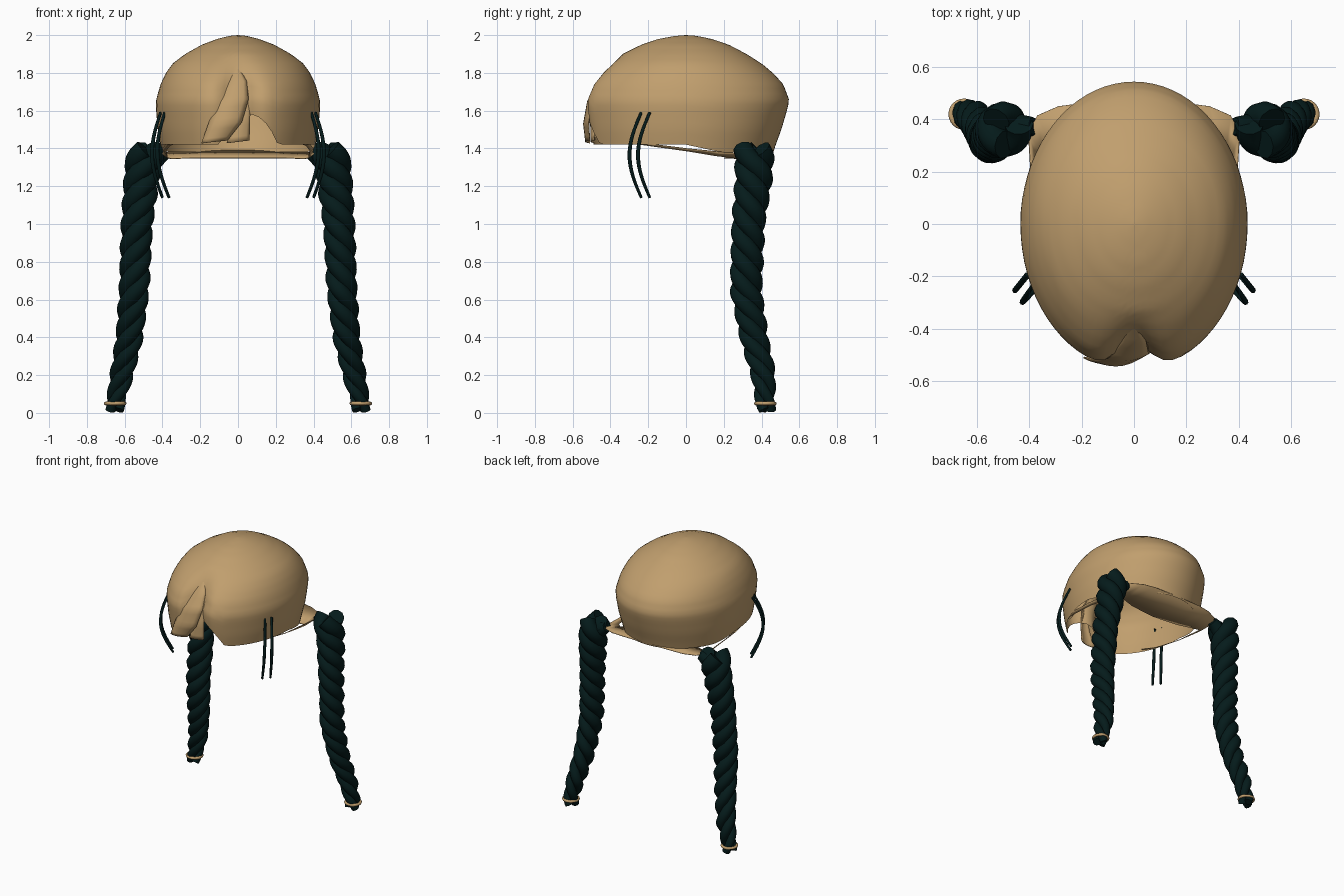
import bpy, bmesh, math

cube = bpy.data.objects.get("Cube")
if cube:
    bpy.data.objects.remove(cube, do_unlink=True)


def material(name, rgb):
    m = bpy.data.materials.new(name)
    m.use_nodes = True
    m.diffuse_color = (*rgb, 1)
    m.node_tree.nodes["Principled BSDF"].inputs["Base Color"].default_value = (*rgb, 1)
    return m


TAN = material("tan_hair", (0.53, 0.345, 0.155))
DARK = material("dark_teal_hair", (0.0015, 0.011, 0.011))


def interp(table, k):
    """Interpolate rows whose first entry is the ascending key."""
    k = min(max(k, table[0][0]), table[-1][0])
    for a, b in zip(table, table[1:]):
        if k <= b[0]:
            t = (k - a[0]) / (b[0] - a[0])
            return [p + (q - p) * t for p, q in zip(a[1:], b[1:])]


def grid_object(name, rows, mat, closed=False, thick=0.0, angle=50):
    """Skin a grid of points, row by row."""
    bm = bmesh.new()
    vs = [[bm.verts.new(p) for p in row] for row in rows]
    n = len(rows[0])
    for a, b in zip(vs, vs[1:]):
        for j in range(n if closed else n - 1):
            k = (j + 1) % n
            bm.faces.new((a[j], a[k], b[k], b[j]))
    bmesh.ops.remove_doubles(bm, verts=bm.verts, dist=0.0005)
    bmesh.ops.recalc_face_normals(bm, faces=bm.faces)
    me = bpy.data.meshes.new(name)
    bm.to_mesh(me)
    bm.free()
    me.materials.append(mat)
    ob = bpy.data.objects.new(name, me)
    bpy.context.collection.objects.link(ob)
    bpy.ops.object.select_all(action="DESELECT")
    ob.select_set(True)
    bpy.context.view_layer.objects.active = ob
    bpy.ops.object.shade_smooth_by_angle(angle=math.radians(angle))
    if thick:
        mod = ob.modifiers.new("thickness", "SOLIDIFY")
        mod.thickness = thick
        mod.offset = 0


def tubes(name, paths, mat, bevel, sides=3):
    """Round tubes along paths of (x, y, z, radius factor)."""
    cu = bpy.data.curves.new(name, "CURVE")
    cu.dimensions = "3D"
    cu.bevel_depth = bevel
    cu.bevel_resolution = sides
    cu.use_fill_caps = True
    for path in paths:
        sp = cu.splines.new("POLY")
        sp.points.add(len(path) - 1)
        for pt, (x, y, z, r) in zip(sp.points, path):
            pt.co = (x, y, z, 1)
            pt.radius = r
        sp.use_smooth = True
    cu.materials.append(mat)
    ob = bpy.data.objects.new(name, cu)
    bpy.context.collection.objects.link(ob)


# Hair cap: oval rings (height, half width, front, back) with a parted fringe
CAP = [(1.37, 0.40, 0.525, 0.46), (1.42, 0.41, 0.53, 0.475), (1.5, 0.425, 0.545, 0.505),
       (1.62, 0.435, 0.56, 0.54), (1.66, 0.433, 0.56, 0.545), (1.74, 0.41, 0.525, 0.515),
       (1.8, 0.382, 0.47, 0.46), (1.85, 0.345, 0.41, 0.4), (1.9, 0.28, 0.335, 0.32),
       (1.95, 0.19, 0.235, 0.225), (1.98, 0.11, 0.145, 0.135), (1.996, 0.045, 0.055, 0.055),
       (2.0, 0, 0, 0)]
COLS, LEVELS = 72, 30
rows = []
for i in range(LEVELS + 1):
    t = math.sin(i / LEVELS * math.pi / 2)
    row = []
    for j in range(COLS):
        a = 2 * math.pi * j / COLS
        sx, sy = math.sin(a), -math.cos(a)
        # Hem drops toward the nape and arches over the parting
        low = 1.42 - 0.04 * min(1, max(0, 2.5 * sy))
        if sy < 0:
            low += 0.16 * max(0, 1 - ((0.41 * sx - 0.06) / 0.15) ** 2)
        z = low + (2 - low) * t
        w, front, back = interp(CAP, z)
        x, y = w * sx, sy * (front if sy < 0 else back)
        if sy < 0:
            y += 0.1 * min(1, max(0, (1.9 - z) / 0.18)) * math.exp(-(x / 0.09) ** 2)
        row.append((x, y, z))
    rows.append(row)
grid_object("hair_cap", rows, TAN, closed=True)

# Nape flap: band under the cap, widening between the braids
OUTER = [(0, 0.465, 1.39), (0.2, 0.462, 1.39), (0.29, 0.45, 1.385), (0.37, 0.415, 1.38),
         (0.405, 0.35, 1.375), (0.395, 0.2, 1.38), (0.4, 0, 1.4), (0.38, -0.2, 1.425),
         (0.34, -0.3, 1.435)]
INNER = [(0, 0.2, 1.35), (0.2, 0.22, 1.35), (0.29, 0.25, 1.348), (0.35, 0.27, 1.345),
         (0.375, 0.25, 1.35), (0.375, 0.15, 1.362), (0.38, 0, 1.387), (0.36, -0.2, 1.415),
         (0.32, -0.3, 1.43)]


def mirrored(half):
    return [(-x, y, z) for x, y, z in reversed(half[1:])] + half


grid_object("nape_flap", [mirrored(OUTER), mirrored(INNER)], TAN, thick=0.004, angle=30)


# Fringe locks: bowed leaf shapes hanging over the parting
def lock(name, spine):
    table = [(i, *p) for i, p in enumerate(spine)]
    rows = []
    for i in range(4 * (len(spine) - 1) + 1):
        x, y, z, w = interp(table, i / 4)
        rows.append([(x + w * u / 3, y - 0.3 * w * (1 - (u / 3) ** 2), z + 0.12 * w * u / 3)
                     for u in range(-3, 4)])
    grid_object(name, rows, TAN, thick=0.006, angle=40)


lock("fringe_lock_large", [(-0.01, -0.375, 1.845, 0.004), (-0.005, -0.445, 1.75, 0.05),
                           (-0.03, -0.495, 1.65, 0.085), (-0.07, -0.515, 1.53, 0.09),
                           (-0.125, -0.51, 1.435, 0.068)])
lock("fringe_lock_small", [(0.045, -0.43, 1.76, 0.004), (0.045, -0.47, 1.68, 0.022),
                           (0.025, -0.49, 1.55, 0.038), (0.0, -0.485, 1.435, 0.06)])

# Braids: three strands twisted round a drooping path (z, x, y, radius)
BRAID = [(0.015, 0.65, 0.42, 0.052), (0.06, 0.648, 0.42, 0.05), (0.2, 0.615, 0.41, 0.064),
         (0.4, 0.575, 0.36, 0.073), (0.65, 0.55, 0.318, 0.081), (1.0, 0.535, 0.33, 0.085),
         (1.25, 0.51, 0.36, 0.095), (1.41, 0.485, 0.36, 0.103)]
STEPS, PITCH = 110, 0.33
for side, label in ((1, "left"), (-1, "right")):
    strands = []
    for k in range(3):
        path = []
        for i in range(STEPS + 1):
            z = 1.395 + (0.015 - 1.395) * i / STEPS
            x, y, r = interp(BRAID, z)
            a = 2 * math.pi * (k / 3 - z / PITCH)
            path.append((side * (x + 0.5 * r * math.cos(a)), y + 0.55 * r * math.sin(a),
                         z, 0.54 * r))
        strands.append(path)
    # Root strand joining the braid to the cap
    strands.append([(side * 0.385, 0.375, 1.375, 0.035), (side * 0.43, 0.37, 1.35, 0.05),
                    (side * 0.49, 0.36, 1.28, 0.05)])
    tubes(label + "_braid", strands, DARK, 1.0)

    # Hair tie near the braid tip
    bpy.ops.mesh.primitive_torus_add(location=(side * 0.65, 0.42, 0.05), major_segments=24,
                                     minor_segments=8, major_radius=0.05, minor_radius=0.01)
    tie = bpy.context.object
    tie.name = label + "_hair_tie"
    tie.data.materials.append(TAN)
    bpy.ops.object.shade_smooth()

    # Two loose wisps bowing outward beside the face
    wisps = []
    for x, y, end in ((0.388, -0.237, 0.365), (0.41, -0.192, 0.40)):
        path = []
        for i in range(17):
            t = i / 16
            bow = math.sin(math.pi * t)
            path.append((side * (x + (end - x) * t + 0.05 * bow), y - 0.062 * bow,
                         1.59 - 0.45 * t, 1 - 0.3 * abs(2 * t - 1)))
        wisps.append(path)
    tubes(label + "_wisps", wisps, DARK, 0.011, sides=2)
